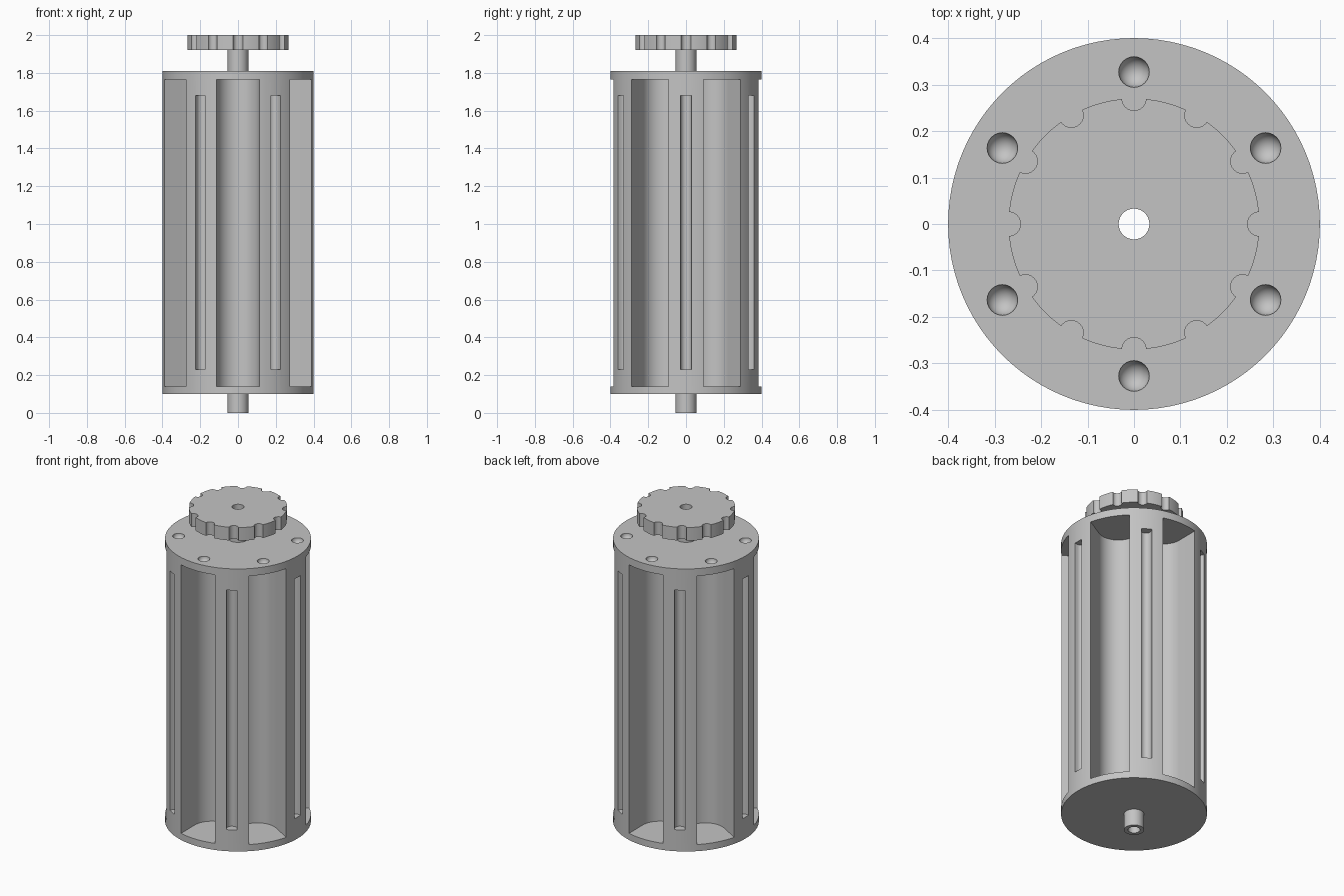
import bpy, bmesh, math
from mathutils import Matrix, Vector

cube = bpy.data.objects.get("Cube")
if cube:
    bpy.data.objects.remove(cube, do_unlink=True)

grey = bpy.data.materials.new("plain grey")
grey.use_nodes = True
colour = (0.55, 0.55, 0.55, 1)
grey.diffuse_color = colour
grey.node_tree.nodes["Principled BSDF"].inputs["Base Color"].default_value = colour


def make_object(name, bm):
    bmesh.ops.recalc_face_normals(bm, faces=bm.faces)
    mesh = bpy.data.meshes.new(name)
    bm.to_mesh(mesh)
    bm.free()
    mesh.materials.append(grey)
    obj = bpy.data.objects.new(name, mesh)
    bpy.context.collection.objects.link(obj)
    return obj


def prism(bm, outline, low, high, turn=0.0):
    """Extrude a flat outline from low to high, turned about the z axis."""
    spin = Matrix.Rotation(turn, 4, "Z")
    face = bm.faces.new([bm.verts.new(spin @ Vector((x, y, low))) for x, y in outline])
    top = bmesh.ops.extrude_face_region(bm, geom=[face])["geom"]
    verts = [v for v in top if isinstance(v, bmesh.types.BMVert)]
    bmesh.ops.translate(bm, verts=verts, vec=(0, 0, high - low))


def circle(radius, count, cx=0.0):
    steps = [math.tau * i / count for i in range(count)]
    return [(cx + radius * math.cos(a), radius * math.sin(a)) for a in steps]


def trough(centre, radius, outer, count):
    """U-shaped outline: a half circle facing the axis, open past the rim."""
    arc = [math.pi / 2 + math.pi * i / count for i in range(count + 1)]
    points = [(centre + radius * math.cos(a), radius * math.sin(a)) for a in arc]
    return points + [(outer, -radius), (outer, radius)]


def lathe(name, profile, count):
    bm = bmesh.new()
    rings = [[bm.verts.new((x, y, z)) for x, y in circle(r, count)] for r, z in profile]
    for i, ring in enumerate(rings):
        after = rings[(i + 1) % len(rings)]
        for j in range(count):
            k = (j + 1) % count
            bm.faces.new((ring[j], ring[k], after[k], after[j]))
    return make_object(name, bm)


def carve(obj, bm):
    """Subtract the cutter mesh, bake the result and drop the cutter."""
    cutter = make_object("cutter", bm)
    cutter.hide_render = True
    mod = obj.modifiers.new("carve", "BOOLEAN")
    mod.operation = "DIFFERENCE"
    mod.solver = "EXACT"
    mod.object = cutter
    graph = bpy.context.evaluated_depsgraph_get()
    mesh = bpy.data.meshes.new_from_object(obj.evaluated_get(graph))
    obj.modifiers.clear()
    obj.data = mesh
    bpy.data.objects.remove(cutter, do_unlink=True)


def smooth(obj):
    bpy.ops.object.select_all(action="DESELECT")
    obj.select_set(True)
    bpy.context.view_layer.objects.active = obj
    bpy.ops.object.shade_smooth_by_angle(angle=math.radians(30))


# Drum with axle stubs and a bore right through
BORE, AXLE, RIM = 0.033, 0.055, 0.4
BASE, LID, KNOB, TOP = 0.1, 1.81, 1.92, 2.0
drum = lathe("drum", [(BORE, 0), (AXLE, 0), (AXLE, BASE), (RIM, BASE),
                      (RIM, LID), (AXLE, LID), (AXLE, KNOB), (BORE, KNOB)], 96)

# Six deep pockets, six narrow grooves between them, six dimples in the lid
cutters = bmesh.new()
for i in range(6):
    angle = math.radians(30 + 60 * i)
    prism(cutters, trough(0.25, 0.113, 0.5, 32), 0.14, 1.765, angle)
    prism(cutters, trough(0.38, 0.029, 0.5, 12), 0.23, 1.68, angle + math.pi / 6)
    spot = Matrix.Rotation(angle, 4, "Z") @ Matrix.Translation((0.327, 0, LID))
    bmesh.ops.create_uvsphere(cutters, u_segments=24, v_segments=16,
                              radius=0.033, matrix=spot)
carve(drum, cutters)
smooth(drum)

# Knob with twelve finger notches
knob = lathe("knob", [(BORE, KNOB), (0.27, KNOB), (0.27, TOP), (BORE, TOP)], 96)
notches = bmesh.new()
for i in range(12):
    prism(notches, circle(0.026, 24, 0.27), KNOB - 0.05, TOP + 0.05, math.tau * i / 12)
carve(knob, notches)
smooth(knob)
